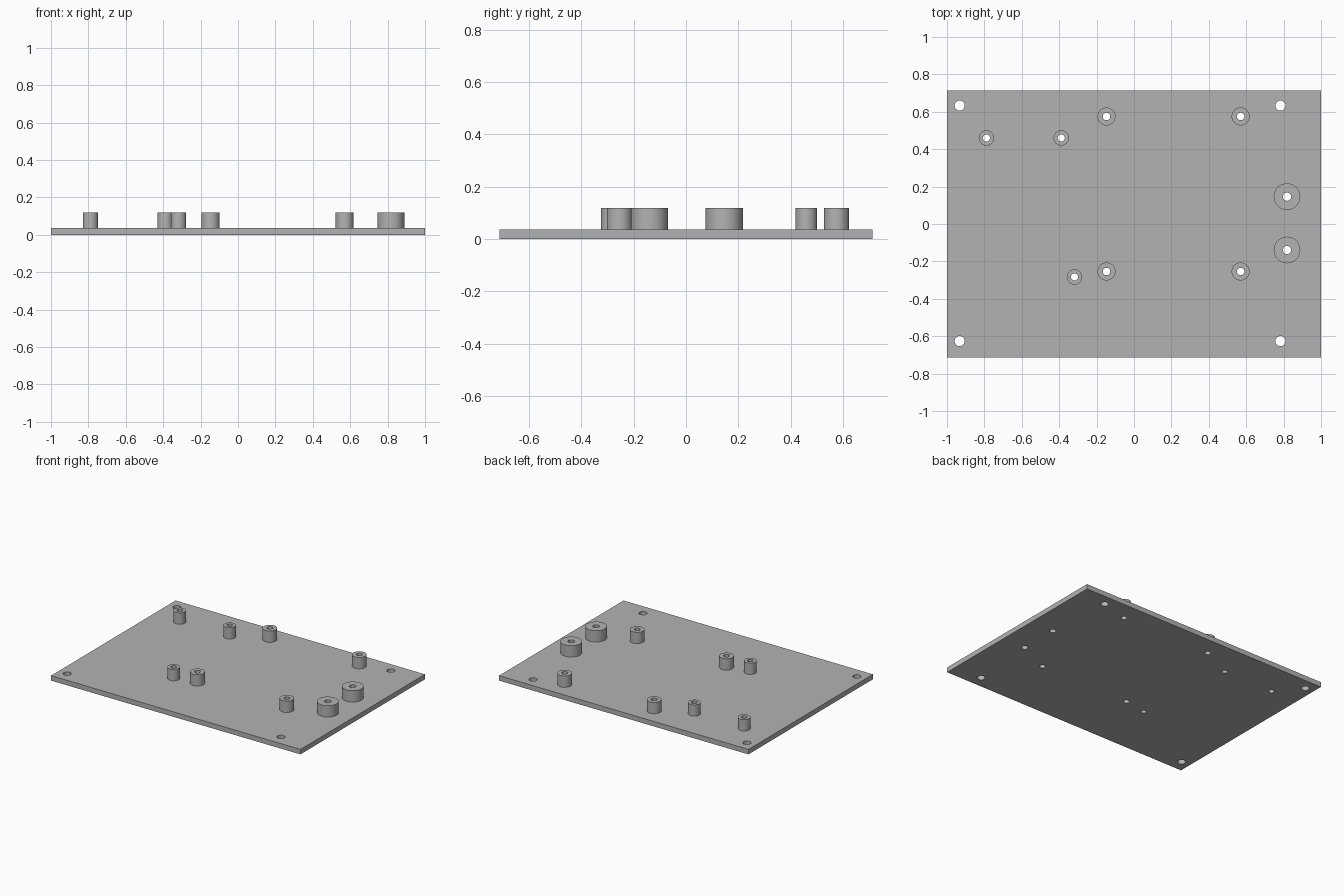
import bpy
import math

cube = bpy.data.objects.get("Cube")
if cube:
    bpy.data.objects.remove(cube, do_unlink=True)

LENGTH, WIDTH, THICK, TOP = 2.0, 1.426, 0.036, 0.118
SIDES = 64

grey = bpy.data.materials.new("mid grey")
grey.use_nodes = True
grey.diffuse_color = (0.45, 0.45, 0.45, 1)
grey.node_tree.nodes["Principled BSDF"].inputs["Base Color"].default_value = grey.diffuse_color


def smooth(obj):
    bpy.ops.object.select_all(action="DESELECT")
    obj.select_set(True)
    bpy.context.view_layer.objects.active = obj
    bpy.ops.object.shade_smooth_by_angle(angle=math.radians(30))


def ring(radius, z):
    return [(radius * math.cos(a), radius * math.sin(a), z)
            for a in (2 * math.pi * i / SIDES for i in range(SIDES))]


def standoff(name, x, y, outer, bore):
    """Hollow post: outer wall, flat rim and bore, open where it meets the plate."""
    profile = [(outer, THICK), (outer, TOP), (bore, TOP), (bore, THICK)]
    verts = [v for r, z in profile for v in ring(r, z)]
    faces = []
    for k in range(len(profile) - 1):
        a, b = k * SIDES, (k + 1) * SIDES
        for i in range(SIDES):
            j = (i + 1) % SIDES
            faces.append((a + i, a + j, b + j, b + i))
    mesh = bpy.data.meshes.new(name)
    mesh.from_pydata(verts, [], faces)
    mesh.materials.append(grey)
    obj = bpy.data.objects.new(name, mesh)
    obj.location = (x, y, 0)
    bpy.context.collection.objects.link(obj)
    smooth(obj)


# Standoff families: outer radius, bore radius, positions
families = {
    "small_standoff": (0.041, 0.019, [(-0.789, 0.46), (-0.389, 0.46), (-0.318, -0.283)]),
    "board_standoff": (0.048, 0.02, [(x, y) for x in (-0.147, 0.57) for y in (0.575, -0.254)]),
    "large_standoff": (0.071, 0.022, [(0.818, 0.146), (0.818, -0.139)]),
}
holes = [(x, y, 0.027) for x in (-0.932, 0.783) for y in (0.633, -0.626)]
for name, (outer, bore, spots) in families.items():
    for n, (x, y) in enumerate(spots, 1):
        standoff(f"{name}_{n}", x, y, outer, bore)
        holes.append((x, y, bore))

# Base plate
bpy.ops.mesh.primitive_cube_add(size=1, location=(0, 0, THICK / 2))
plate = bpy.context.object
plate.name = "base_plate"
plate.scale = (LENGTH, WIDTH, THICK)
bpy.ops.object.transform_apply(location=True, rotation=False, scale=True)
plate.data.materials.append(grey)

# Drill the corner holes and the bores through the plate
drills = []
for x, y, r in holes:
    bpy.ops.mesh.primitive_cylinder_add(vertices=SIDES, radius=r, depth=0.2, location=(x, y, 0))
    drills.append(bpy.context.object)
bpy.ops.object.select_all(action="DESELECT")
for d in drills:
    d.select_set(True)
bpy.ops.object.join()
drill = bpy.context.object
drill.name = "hole_cutter"
drill.data.materials.append(grey)

cut = plate.modifiers.new("holes", "BOOLEAN")
cut.operation = "DIFFERENCE"
cut.solver = "EXACT"
cut.object = drill
bpy.context.view_layer.objects.active = plate
bpy.ops.object.modifier_apply(modifier=cut.name)
bpy.data.objects.remove(drill, do_unlink=True)
smooth(plate)
